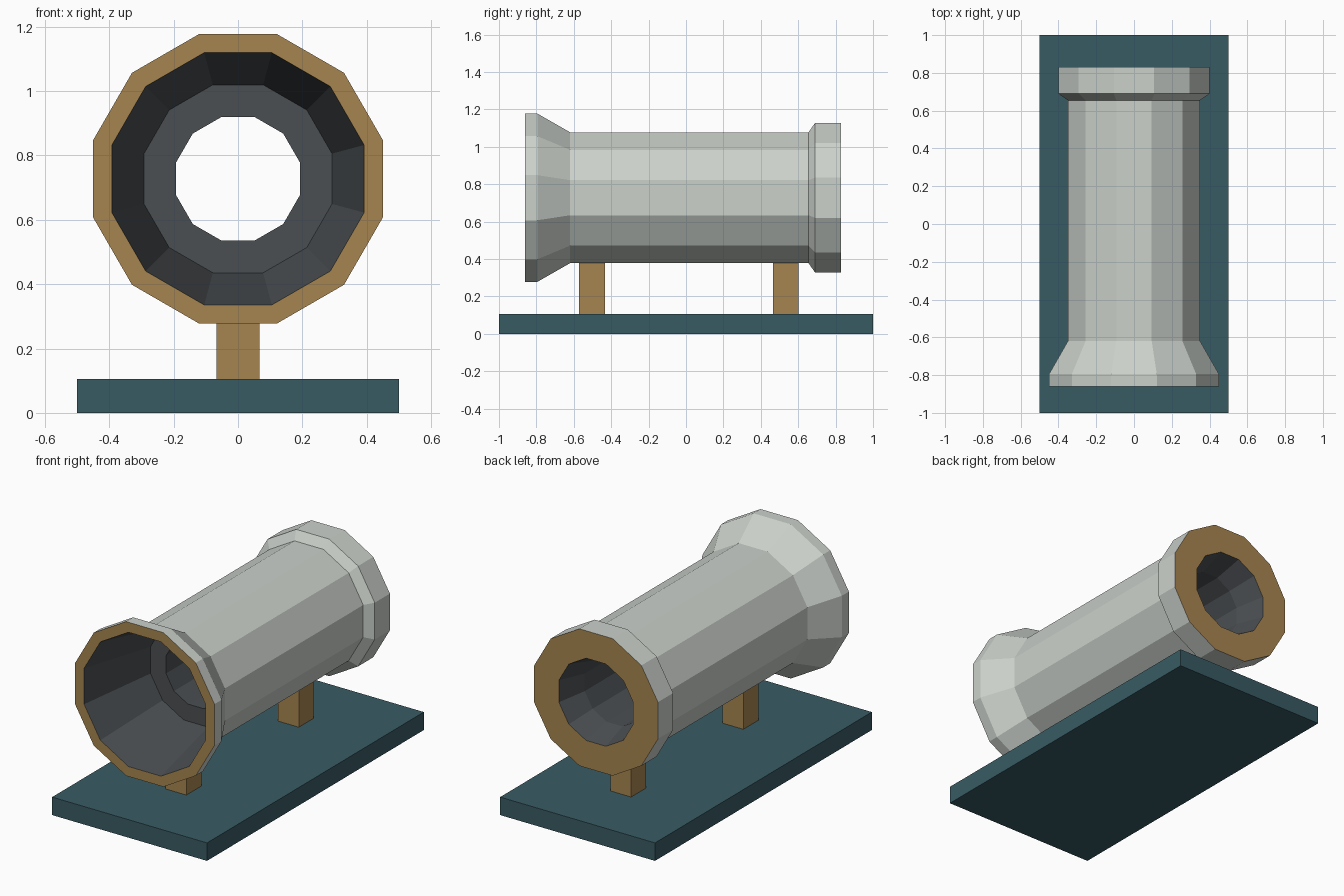
import bpy, bmesh, math

if "Cube" in bpy.data.objects:
    bpy.data.objects.remove(bpy.data.objects["Cube"])


def material(name, color):
    m = bpy.data.materials.new(name)
    m.diffuse_color = (*color, 1)
    m.use_nodes = True
    m.node_tree.nodes["Principled BSDF"].inputs["Base Color"].default_value = m.diffuse_color
    return m


TEAL = material("teal", (0.04, 0.105, 0.125))
TAN = material("tan", (0.39, 0.235, 0.08))
SHELL = material("pale_grey", (0.60, 0.64, 0.60))
DARK = material("dark_grey", (0.07, 0.078, 0.085))


def finish(name, bm, mats):
    bmesh.ops.recalc_face_normals(bm, faces=bm.faces)
    mesh = bpy.data.meshes.new(name)
    bm.to_mesh(mesh)
    bm.free()
    for m in mats:
        mesh.materials.append(m)
    obj = bpy.data.objects.new(name, mesh)
    bpy.context.collection.objects.link(obj)
    return obj


def box(name, lo, hi, mat):
    bm = bmesh.new()
    bmesh.ops.create_cube(bm, size=1)
    for v in bm.verts:
        v.co = [(a + b) / 2 + c * (b - a) for a, b, c in zip(lo, hi, v.co)]
    return finish(name, bm, [mat])


def lathe_y(name, profile, sides, z, mats):
    """Closed profile of (y, distance to flat, material of next band) around the y axis."""
    bm = bmesh.new()
    rings = []
    for y, flat, _ in profile:
        r = flat / math.cos(math.pi / sides)
        angles = [(i + 0.5) * 2 * math.pi / sides for i in range(sides)]
        rings.append([bm.verts.new((r * math.cos(a), y, z + r * math.sin(a))) for a in angles])
    for k, (_, _, mat) in enumerate(profile):
        a, b = rings[k], rings[(k + 1) % len(rings)]
        for i in range(sides):
            j = (i + 1) % sides
            bm.faces.new((a[i], a[j], b[j], b[i])).material_index = mat
    return finish(name, bm, mats)


# Base plate
box("base_plate", (-0.5, -1, 0), (0.5, 1, 0.105), TEAL)

# Two support posts
for name, y0, y1 in (("front_post", -0.572, -0.433), ("rear_post", 0.465, 0.602)):
    box(name, (-0.067, y0, 0.105), (0.067, y1, 0.378), TAN)

# Hollow twelve-sided barrel: outer shell, end rims, stepped bore
barrel = [
    (-0.86, 0.45, 0), (-0.795, 0.45, 0), (-0.62, 0.35, 0),
    (0.655, 0.35, 0), (0.69, 0.40, 0), (0.83, 0.40, 1),
    (0.83, 0.24, 2), (0.66, 0.192, 2),
    (-0.39, 0.192, 2), (-0.39, 0.292, 2), (-0.86, 0.392, 1),
]
lathe_y("barrel", barrel, 12, 0.7275, [SHELL, TAN, DARK])
